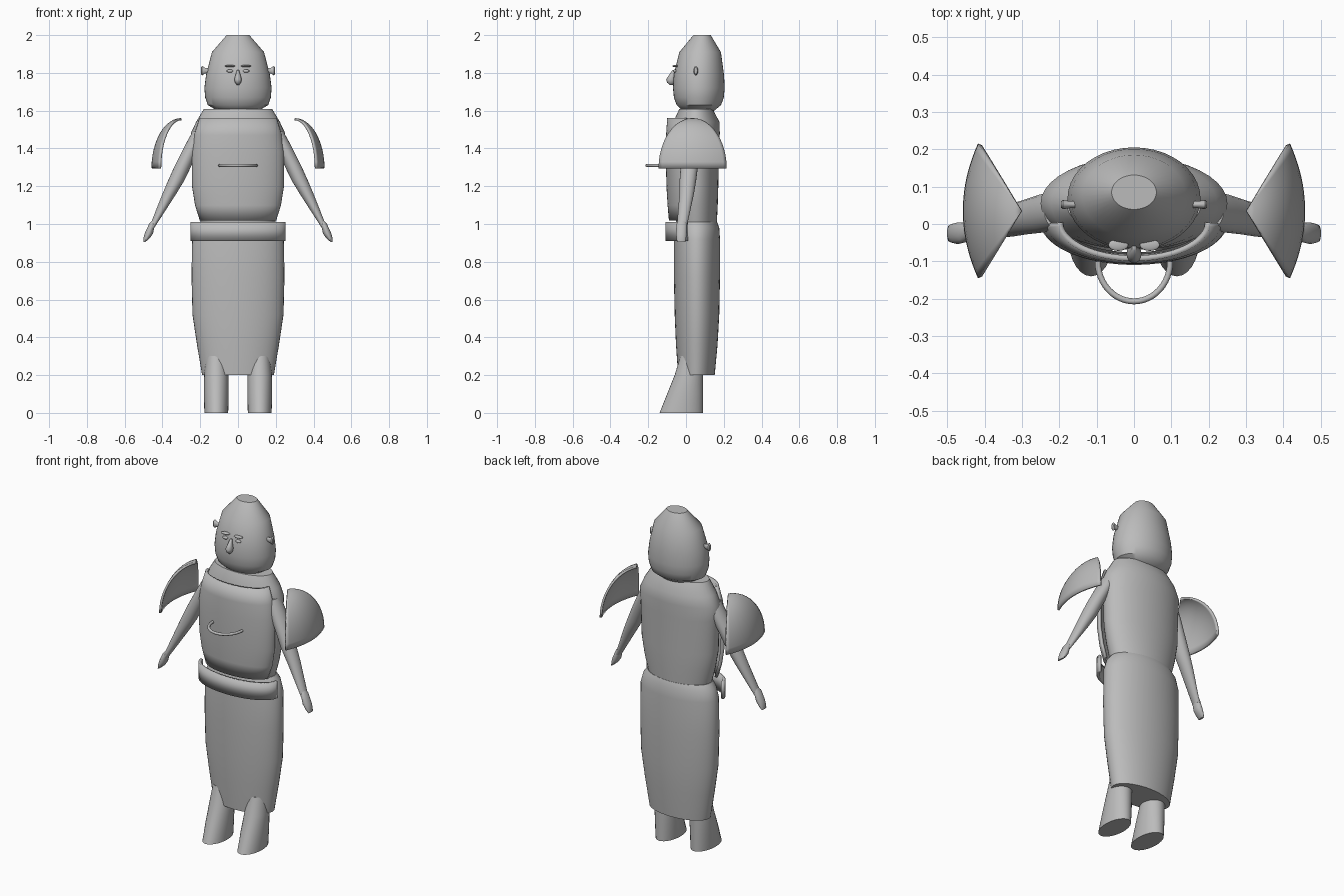
import bpy, bmesh
from math import sin, cos, pi, radians

cube = bpy.data.objects.get("Cube")
if cube:
    bpy.data.objects.remove(cube, do_unlink=True)

grey = bpy.data.materials.new("plain grey")
grey.use_nodes = True
grey.diffuse_color = (0.5, 0.5, 0.5, 1)
grey.node_tree.nodes["Principled BSDF"].inputs["Base Color"].default_value = (0.5, 0.5, 0.5, 1)


def finish(ob, angle=35):
    ob.data.materials.append(grey)
    bpy.ops.object.select_all(action='DESELECT')
    ob.select_set(True)
    bpy.context.view_layer.objects.active = ob
    if ob.type == 'MESH':
        bpy.ops.object.shade_smooth_by_angle(angle=radians(angle))
    return ob


def skin(name, rows, closed=True, thickness=0, angle=35):
    """Join rows of points into a surface: capped if closed, thickened if open."""
    bm = bmesh.new()
    vr = [[bm.verts.new(p) for p in row] for row in rows]
    n = len(vr[0])
    for a, b in zip(vr, vr[1:]):
        for i in range(n if closed else n - 1):
            j = (i + 1) % n
            bm.faces.new((a[i], a[j], b[j], b[i]))
    if closed:
        bm.faces.new(vr[0])
        bm.faces.new(vr[-1])
    bmesh.ops.remove_doubles(bm, verts=bm.verts, dist=0.0001)
    bmesh.ops.recalc_face_normals(bm, faces=bm.faces)
    me = bpy.data.meshes.new(name)
    bm.to_mesh(me)
    bm.free()
    ob = bpy.data.objects.new(name, me)
    bpy.context.collection.objects.link(ob)
    finish(ob, angle)
    if thickness:
        mod = ob.modifiers.new("thickness", 'SOLIDIFY')
        mod.thickness = thickness
        mod.offset = 0
    return ob


def loft(name, rings, n=40, arc=None, **kw):
    """Stack ellipses given as (z, cx, cy, rx, ry); arc limits them to a span in degrees."""
    if arc:
        angles = [radians(arc[0] + (arc[1] - arc[0]) * i / n) for i in range(n + 1)]
    else:
        angles = [2 * pi * i / n for i in range(n)]
    rows = [[(cx + rx * cos(a), cy + ry * sin(a), z) for a in angles]
            for z, cx, cy, rx, ry in rings]
    return skin(name, rows, closed=arc is None, **kw)


def ball(name, loc, scale):
    bpy.ops.mesh.primitive_uv_sphere_add(segments=16, ring_count=10, radius=1, location=loc)
    ob = bpy.context.object
    ob.name = name
    ob.scale = scale
    return finish(ob, 60)


# Head with a small flat crown
loft("head", [(1.585, 0, .065, .04, .03), (1.60, 0, .065, .11, .085),
              (1.63, 0, .068, .16, .118), (1.67, 0, .068, .174, .132),
              (1.72, 0, .068, .178, .137), (1.79, 0, .068, .169, .133),
              (1.91, 0, .075, .138, .110), (2.0, 0, .085, .06, .046)])

# Torso and long skirt
loft("torso", [(1.0, 0, .055, .195, .108), (1.1, 0, .055, .222, .113),
               (1.2, 0, .055, .24, .116), (1.4, 0, .055, .246, .12),
               (1.48, 0, .055, .25, .124), (1.54, 0, .055, .222, .122),
               (1.61, 0, .053, .18, .088)])
loft("skirt", [(.2, 0, .055, .19, .097), (.36, 0, .057, .217, .11),
               (.52, 0, .058, .241, .118), (.72, 0, .058, .246, .122),
               (.92, 0, .058, .243, .122), (.98, 0, .058, .225, .118),
               (1.01, 0, .056, .2, .109)])

# Curved chest plate and belt, open at the back
loft("chest_plate", [(1.02, 0, 0, .195, .083), (1.1, 0, 0, .22, .09),
                     (1.2, 0, 0, .236, .096), (1.38, 0, 0, .238, .1),
                     (1.47, 0, .002, .225, .1), (1.56, 0, .004, .197, .096)],
     n=32, arc=(180, 360), thickness=.015)
loft("belt", [(.91, 0, .01, .245, .112), (1.01, 0, .01, .245, .112)],
     n=32, arc=(180, 360), thickness=.015)

# Curved rod in front of the chest
curve = bpy.data.curves.new("chest_rod", 'CURVE')
curve.dimensions = '3D'
curve.bevel_depth = .008
curve.bevel_resolution = 3
curve.use_fill_caps = True
spline = curve.splines.new('POLY')
spline.points.add(24)
for i, p in enumerate(spline.points):
    a = pi + pi * i / 24
    p.co = (.097 * cos(a), -.1 + .107 * sin(a), 1.31, 1)
rod = bpy.data.objects.new("chest_rod", curve)
bpy.context.collection.objects.link(rod)
finish(rod)

# Nose
loft("nose", [(1.735, 0, -.078, .005, .006), (1.748, 0, -.08, .016, .02),
              (1.765, 0, -.08, .02, .025), (1.785, 0, -.075, .014, .018),
              (1.815, 0, -.063, .006, .008)], n=16, angle=60)

for s, side in ((1, "left"), (-1, "right")):
    # Eyes and brows
    ball(side + "_eye", (s * .043, -.058, 1.81), (.017, .01, .009))
    ball(side + "_brow", (s * .042, -.056, 1.836), (.027, .016, .006))

    # Ears flare outwards
    skin(side + "_ear", [[(s * x, .052 + ry * cos(2 * pi * i / 16),
                           1.812 + rz * sin(2 * pi * i / 16)) for i in range(16)]
                         for x, ry, rz in ((.14, .008, .01), (.175, .01, .015),
                                           (.19, .012, .025), (.196, .008, .018))])

    # Arm and hand
    loft(side + "_arm", [(.98, s * .457, -.023, .014, .026), (1.155, s * .366, .003, .036, .038),
                         (1.23, s * .327, .01, .043, .044), (1.31, s * .29, .018, .044, .046),
                         (1.42, s * .237, .03, .042, .052), (1.49, s * .205, .035, .035, .048)],
         n=20)
    loft(side + "_hand", [(.905, s * .495, -.025, .005, .022), (.925, s * .484, -.025, .017, .026),
                          (.95, s * .472, -.025, .022, .029), (1.0, s * .455, -.023, .016, .027),
                          (1.02, s * .446, -.02, .008, .016)], n=16)

    # Shoulder guard: a fan-shaped dome from a top point down to a curved rim
    rows = []
    for i in range(13):
        t = pi / 2 * i / 12
        rows.append([(s * (.30 + sin(t) * (.112 + .04 * (1 - k * k))),
                      .035 + .178 * k * sin(t), 1.295 + .26 * cos(t))
                     for k in [j / 10 - 1 for j in range(21)]])
    skin(side + "_shoulder_guard", rows, closed=False, thickness=.012, angle=45)

    # Foot leaning back into the skirt
    loft(side + "_foot", [(0, s * .115, -.025, .063, .115), (.1, s * .115, -.005, .066, .095),
                          (.2, s * .115, .015, .064, .075), (.3, s * .115, .03, .055, .06)],
         n=28)
